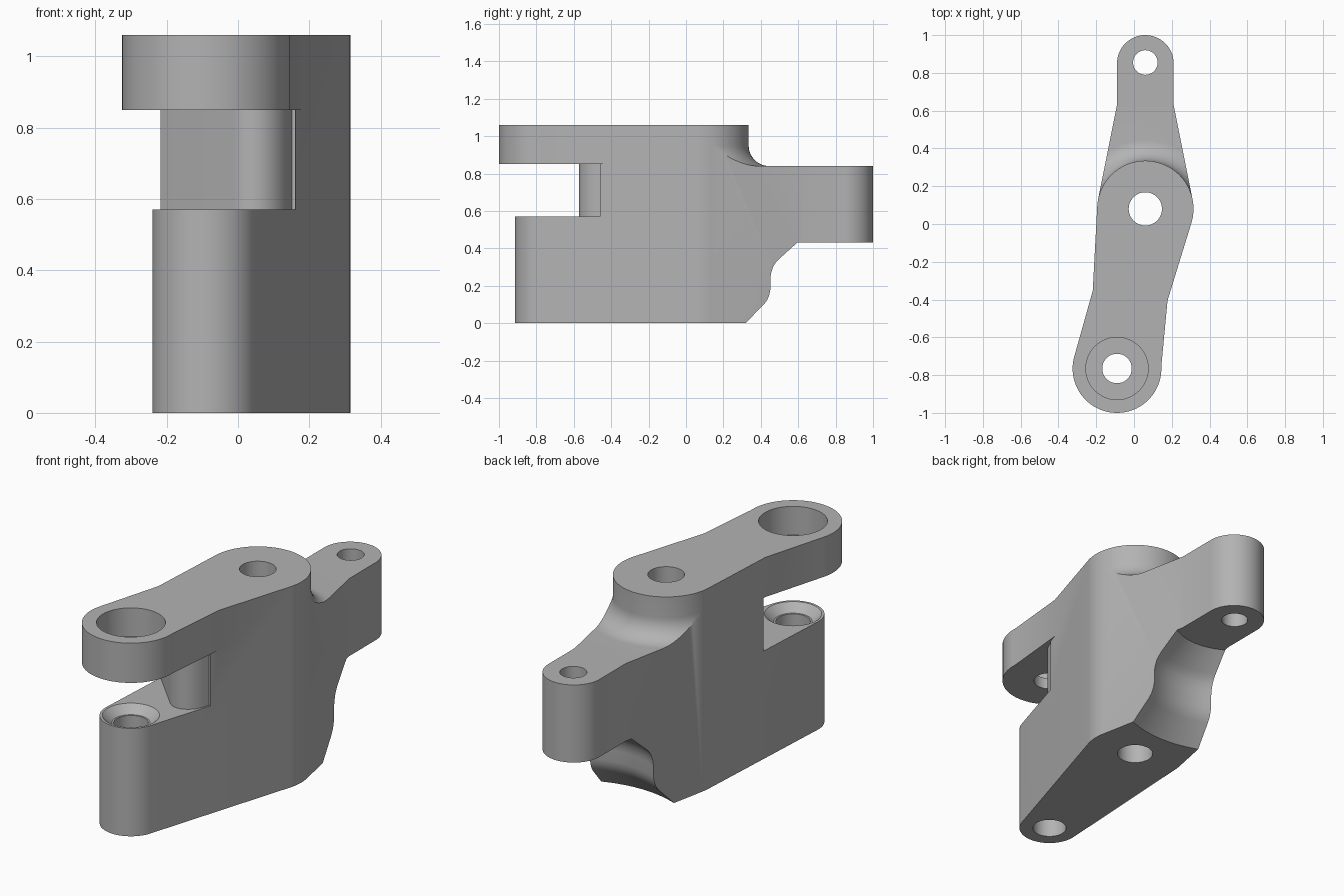
import bpy, bmesh
from math import cos, sin, radians, pi

if "Cube" in bpy.data.objects:
    bpy.data.objects.remove(bpy.data.objects["Cube"], do_unlink=True)

HUB, REAR, FRONT = (0.06, 0.08), (0.06, 0.85), (-0.09, -0.765)
HUB_R, LUG_R, ARM_R = 0.255, 0.15, 0.235
TOP, ARM_Z, SLOT_Z = 1.06, 0.85, 0.57

grey = bpy.data.materials.new("plain_grey")
grey.use_nodes = True
colour = (0.45, 0.45, 0.45, 1)
grey.diffuse_color = colour
grey.node_tree.nodes["Principled BSDF"].inputs["Base Color"].default_value = colour


def arc(centre, r, start, end, steps=32):
    """Points along an arc, angles in degrees."""
    angles = [radians(start + (end - start) * i / steps) for i in range(steps + 1)]
    return [(centre[0] + r * cos(a), centre[1] + r * sin(a)) for a in angles]


def circle(centre, r, steps=72):
    return arc(centre, r, 0, 360, steps)[:-1]


def loft(name, layers):
    """Closed solid through a stack of (z, outline) layers."""
    bm = bmesh.new()
    rings = [[bm.verts.new((x, y, z)) for x, y in pts] for z, pts in layers]
    for low, high in zip(rings, rings[1:]):
        for i in range(len(low)):
            j = (i + 1) % len(low)
            bm.faces.new((low[i], low[j], high[j], high[i]))
    bm.faces.new(rings[0][::-1])
    bm.faces.new(rings[-1])
    bmesh.ops.recalc_face_normals(bm, faces=bm.faces)
    mesh = bpy.data.meshes.new(name)
    bm.to_mesh(mesh)
    bm.free()
    mesh.materials.append(grey)
    obj = bpy.data.objects.new(name, mesh)
    bpy.context.collection.objects.link(obj)
    return obj


def prism(name, outline, z0, z1):
    return loft(name, [(z0, outline), (z1, outline)])


def turned(name, centre, profile):
    """Solid of revolution from (radius, z) pairs."""
    return loft(name, [(z, circle(centre, r)) for r, z in profile])


def combine(target, tool, operation):
    mod = target.modifiers.new(tool.name, "BOOLEAN")
    mod.object, mod.operation, mod.solver = tool, operation, "EXACT"
    bpy.context.view_layer.objects.active = target
    bpy.ops.object.modifier_apply(modifier=mod.name)
    bpy.data.objects.remove(tool, do_unlink=True)


# Main body: front lug, hub and rear lug in one outline
outline = (arc(FRONT, LUG_R, 177, 343) + arc(HUB, HUB_R, -17, 12, 10)
           + [(0.21, 0.63)] + arc(REAR, LUG_R, 0, 180)
           + [(-0.09, 0.63)] + arc(HUB, HUB_R, 168, 177, 4))
body = prism("bracket_body", outline, 0, TOP)

# Slanted slot between the front lug and the upper arm
slot = [(-0.6, 0.06), (-0.213, -0.34), (-0.01, -0.55), (0.012, -0.565), (0.04, -0.572),
        (0.07, -0.568), (0.1, -0.552), (0.125, -0.525), (0.14, -0.495),
        (0.152, -0.46), (0.5, -0.46), (0.5, -1.3), (-0.6, -1.3)]
combine(body, prism("slot", slot, SLOT_Z, 0.95), "DIFFERENCE")

# Upper arm with its wider round end
arm = (arc(FRONT, ARM_R, 163, 363, 48)
       + [(0.178, -0.4), (0.15, -0.3), (-0.214, -0.3), (-0.2175, -0.35)])
combine(body, prism("upper_arm", arm, ARM_Z, TOP), "UNION")

# Step behind the hub with a fillet at its foot
def sector(r):
    return arc(HUB, r, 13, 167, 77) + arc(HUB, 1.4, 167, 13, 77)

fillet = 0.11
layers = []
for i in range(13):
    a = pi / 2 * i / 12
    layers.append((0.84 + fillet * (1 - cos(a)), sector(HUB_R + fillet * (1 - sin(a)))))
combine(body, loft("rear_step", layers + [(1.3, sector(HUB_R))]), "DIFFERENCE")

# Turned relief under the rear lug
relief = [(0.673, -0.1), (0.573, 0), (0.475, 0.1), (0.458, 0.122), (0.446, 0.15),
          (0.44, 0.18), (0.44, 0.24), (0.436, 0.27), (0.426, 0.3), (0.413, 0.322),
          (0.396, 0.341), (0.3, 0.43)]
combine(body, turned("rear_relief", REAR, relief), "DIFFERENCE")

# Bores, countersink and counterbore
bores = [
    ("hub_bore", HUB, [(0.088, -0.1), (0.088, 1.3)]),
    ("rear_bore", (0.06, 0.855), [(0.065, 0.2), (0.065, 1.3)]),
    ("front_bore", FRONT, [(0.083, -0.1), (0.083, 0.53), (0.092, 0.53), (0.137, SLOT_Z), (0.157, 0.59)]),
    ("arm_bore", FRONT, [(0.078, 0.8), (0.078, 0.91), (0.165, 0.91), (0.165, 1.3)]),
]
for name, centre, profile in bores:
    combine(body, turned(name, centre, profile), "DIFFERENCE")

# Smooth the round walls and keep the edges crisp
bpy.ops.object.select_all(action="DESELECT")
body.select_set(True)
bpy.context.view_layer.objects.active = body
bpy.ops.object.shade_smooth_by_angle(angle=radians(25))
